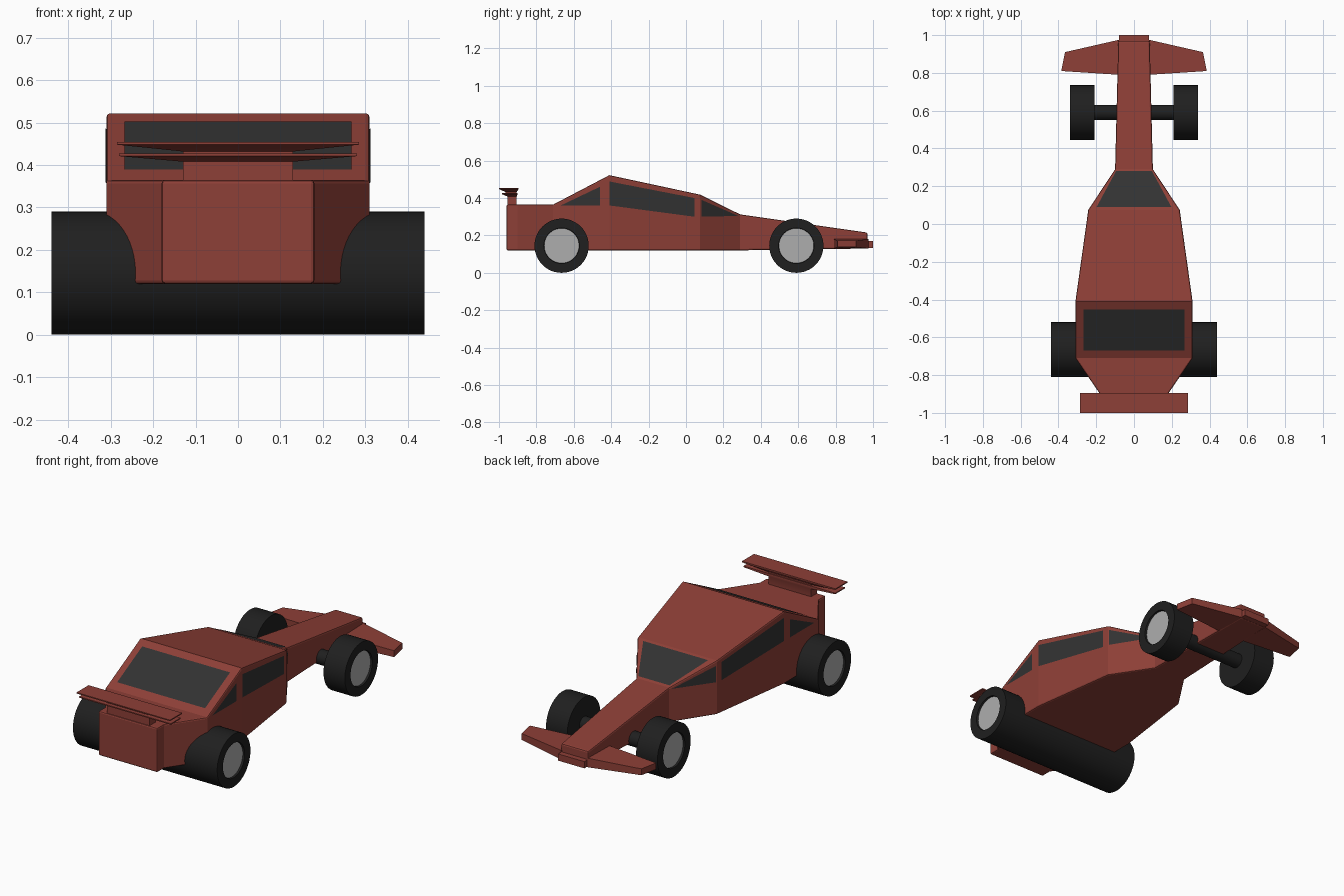
import bpy, bmesh, math
from mathutils import Matrix

if "Cube" in bpy.data.objects:
    bpy.data.objects.remove(bpy.data.objects["Cube"])


def material(name, r, g, b):
    m = bpy.data.materials.new(name)
    m.diffuse_color = (r, g, b, 1)
    m.use_nodes = True
    m.node_tree.nodes["Principled BSDF"].inputs["Base Color"].default_value = m.diffuse_color
    return m


RED = material("red_paint", 0.27, 0.05, 0.038)
RUBBER = material("rubber", 0.014, 0.014, 0.014)
GLASS = material("dark_glass", 0.032, 0.032, 0.032)
METAL = material("rim_grey", 0.42, 0.42, 0.42)


def finish(name, bm, mats, bevel=0):
    bmesh.ops.recalc_face_normals(bm, faces=bm.faces)
    me = bpy.data.meshes.new(name)
    bm.to_mesh(me)
    bm.free()
    ob = bpy.data.objects.new(name, me)
    bpy.context.collection.objects.link(ob)
    for m in mats:
        me.materials.append(m)
    bpy.ops.object.select_all(action='DESELECT')
    bpy.context.view_layer.objects.active = ob
    ob.select_set(True)
    if bevel:
        mod = ob.modifiers.new("soft_edges", 'BEVEL')
        mod.width = bevel
        mod.segments = 2
        mod.limit_method = 'ANGLE'
        mod.angle_limit = math.radians(45)
    else:
        bpy.ops.object.shade_smooth_by_angle(angle=math.radians(30))
    return ob


def loft(name, rings, mat, bevel=0):
    """Skin a list of four-cornered rings and cap both ends."""
    bm = bmesh.new()
    vs = [[bm.verts.new(p) for p in ring] for ring in rings]
    for a, b in zip(vs, vs[1:]):
        for i in range(4):
            j = (i + 1) % 4
            bm.faces.new((a[i], a[j], b[j], b[i]))
    bm.faces.new(vs[0])
    bm.faces.new(vs[-1])
    return finish(name, bm, [mat], bevel)


def panel(name, pts):
    bm = bmesh.new()
    bm.faces.new([bm.verts.new(p) for p in pts])
    return finish(name, bm, [GLASS])


# Body: stations of y, half width, bottom, top
STATIONS = [(-0.96, 0.18, 0.12, 0.365), (-0.90, 0.18, 0.12, 0.365),
            (-0.71, 0.31, 0.12, 0.365), (-0.41, 0.31, 0.12, 0.522),
            (0.075, 0.242, 0.12, 0.418), (0.29, 0.10, 0.12, 0.312),
            (0.97, 0.083, 0.13, 0.215)]
body = loft("body", [[(-w, y, b), (w, y, b), (w, y, t), (-w, y, t)]
                     for y, w, b, t in STATIONS], RED, 0.008)


def at(y, k):
    for p, q in zip(STATIONS, STATIONS[1:]):
        if p[0] <= y <= q[0]:
            return p[k] + (q[k] - p[k]) * (y - p[0]) / (q[0] - p[0])


# Side windows, laid on the body sides
SIDE = {"rear_quarter_window": [(-0.67, 0.36), (-0.46, 0.36), (-0.46, 0.46)],
        "door_window": [(-0.408, 0.36), (0.045, 0.30), (0.045, 0.40), (-0.408, 0.488)],
        "front_quarter_window": [(0.083, 0.30), (0.28, 0.304), (0.083, 0.39)]}
for name, pts in SIDE.items():
    for s, side in ((1, "right"), (-1, "left")):
        loop = [(s * (at(y, 1) + 0.003), y, z) for y, z in pts]
        panel(f"{name}_{side}", loop if s > 0 else loop[::-1])

# Windows on the sloping top faces: y and half width at both ends
for name, (y0, w0, y1, w1) in {"large_window": (-0.67, 0.268, -0.452, 0.268),
                               "small_windscreen": (0.09, 0.198, 0.28, 0.095)}.items():
    z0, z1 = at(y0, 3) + 0.003, at(y1, 3) + 0.003
    panel(name, [(-w0, y0, z0), (w0, y0, z0), (w1, y1, z1), (-w1, y1, z1)])

# Stacked double wing on its post: z, half width, y range
WING = [(0.35, 0.13, -0.955, -0.905), (0.408, 0.13, -0.955, -0.905),
        (0.421, 0.28, -0.985, -0.90), (0.427, 0.28, -0.985, -0.90),
        (0.427, 0.13, -0.965, -0.905), (0.432, 0.13, -0.965, -0.905),
        (0.448, 0.285, -1.0, -0.895), (0.454, 0.285, -1.0, -0.895)]
loft("double_wing", [[(-w, a, z), (w, a, z), (w, b, z), (-w, b, z)]
                     for z, w, a, b in WING], RED)

# Low wing at the nose: x, y range, z range
NOSE = [(0.385, 0.81, 0.91, 0.137, 0.172), (0.08, 0.79, 0.975, 0.13, 0.18)]
for s, side in ((1, "right"), (-1, "left")):
    loft(f"nose_wing_{side}",
         [[(s * x, a, lo), (s * (x - (0.02 if x > 0.3 else 0)), b, lo),
           (s * (x - (0.02 if x > 0.3 else 0)), b, hi), (s * x, a, hi)]
          for x, a, b, lo, hi in NOSE], RED)
loft("nose_tip", [[(-0.08, y, 0.133), (0.08, y, 0.133), (0.08, y, 0.17), (-0.08, y, 0.17)]
                  for y in (0.85, 1.0)], RED)


# Wheels: cylinders along x with shallow grey rims
def cylinder(name, x0, x1, y, radius, rims=()):
    bm = bmesh.new()
    m = Matrix.Translation(((x0 + x1) / 2, y, 0.145)) @ Matrix.Rotation(math.pi / 2, 4, 'Y')
    bmesh.ops.create_cone(bm, cap_ends=True, segments=48, radius1=radius,
                          radius2=radius, depth=x1 - x0, matrix=m)
    bm.normal_update()
    caps = [f for f in bm.faces if any(f.normal.x * s > 0.9 for s in rims)]
    if caps:
        bmesh.ops.inset_individual(bm, faces=caps, thickness=0.05)
        bmesh.ops.inset_individual(bm, faces=caps, thickness=0.002, depth=-0.01)
        for f in caps:
            f.material_index = 1
    return finish(name, bm, [RUBBER, METAL])


cylinder("wide_roller_wheel", -0.44, 0.44, -0.665, 0.145, (1, -1))
cylinder("nose_axle", -0.22, 0.22, 0.59, 0.04)
cylinder("nose_wheel_right", 0.21, 0.34, 0.59, 0.145, (1,))
cylinder("nose_wheel_left", -0.34, -0.21, 0.59, 0.145, (-1,))
